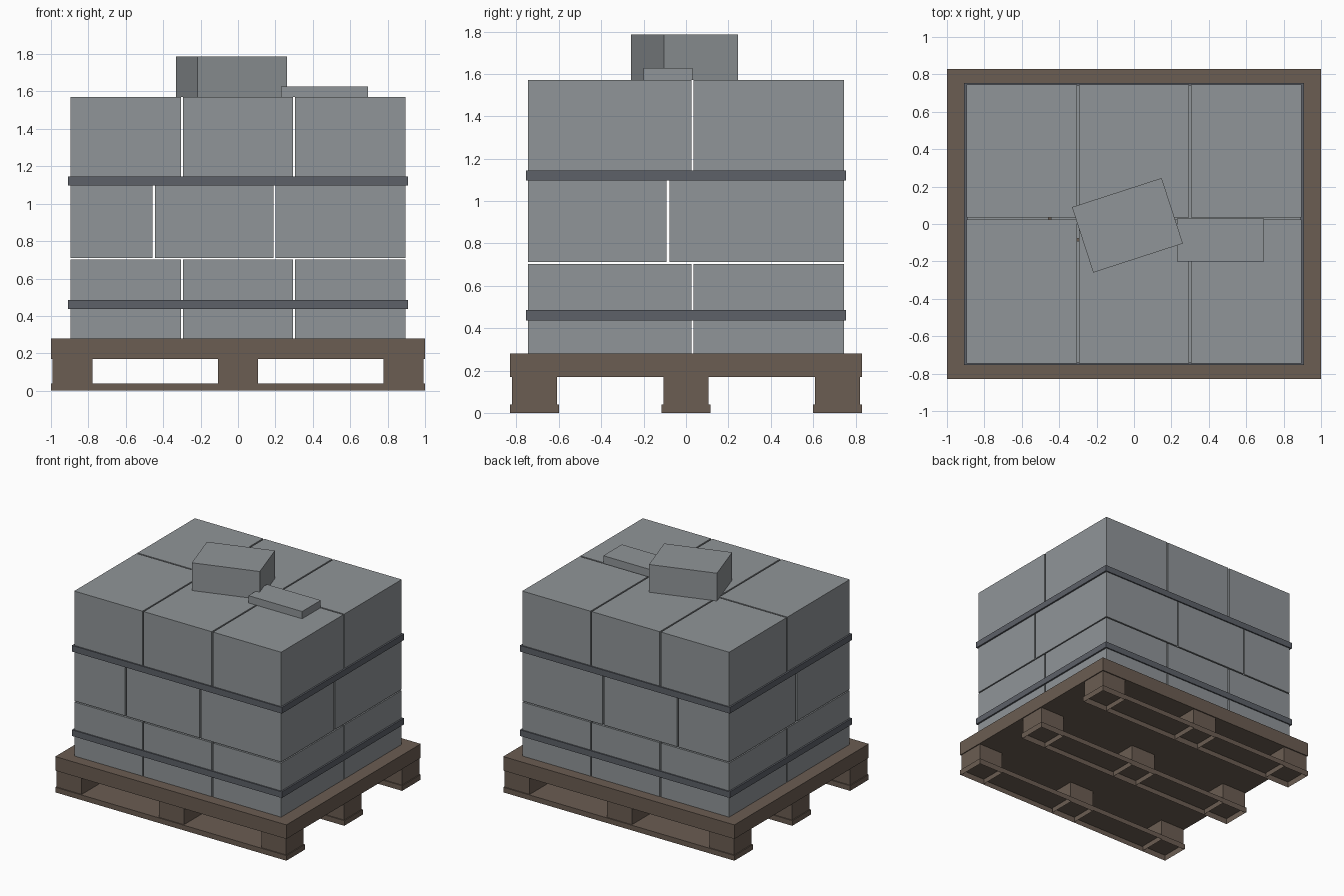
import bpy
import bmesh
import math

cube = bpy.data.objects.get("Cube")
if cube:
    bpy.data.objects.remove(cube, do_unlink=True)


def material(name, rgb):
    m = bpy.data.materials.new(name)
    m.use_nodes = True
    m.diffuse_color = (*rgb, 1)
    m.node_tree.nodes["Principled BSDF"].inputs["Base Color"].default_value = (*rgb, 1)
    return m


CONCRETE = material("grey concrete", (0.28, 0.30, 0.315))
WOOD = material("brown wood", (0.147, 0.109, 0.084))
STRAP = material("dark grey strap", (0.109, 0.119, 0.14))


def box(name, xs, ys, zs, mat, angle=0, open_bottom=False):
    """Box between ranges, optionally turned about z or left open below."""
    bm = bmesh.new()
    bmesh.ops.create_cube(bm, size=1)
    size = [r[1] - r[0] for r in (xs, ys, zs)]
    bmesh.ops.scale(bm, vec=size, verts=bm.verts)
    if open_bottom:
        bm.normal_update()
        bottom = [f for f in bm.faces if f.normal.z < -0.5]
        bmesh.ops.delete(bm, geom=bottom, context='FACES')
    mesh = bpy.data.meshes.new(name)
    bm.to_mesh(mesh)
    bm.free()
    mesh.materials.append(mat)
    obj = bpy.data.objects.new(name, mesh)
    obj.location = [sum(r) / 2 for r in (xs, ys, zs)]
    obj.rotation_euler.z = math.radians(angle)
    bpy.context.collection.objects.link(obj)
    return obj


def strap(name, z0, z1):
    """Flat band around the load."""
    bm = bmesh.new()
    rings = []
    for hx, hy in ((0.908, 0.755), (0.89, 0.74)):
        for z in (z0, z1):
            rings.append([bm.verts.new((sx * hx, sy * hy, z))
                          for sx, sy in ((-1, -1), (1, -1), (1, 1), (-1, 1))])
    out_low, out_high, in_low, in_high = rings
    for a, b in ((out_low, out_high), (out_high, in_high),
                 (in_high, in_low), (in_low, out_low)):
        for i in range(4):
            j = (i + 1) % 4
            bm.faces.new((a[i], a[j], b[j], b[i]))
    bmesh.ops.recalc_face_normals(bm, faces=bm.faces)
    mesh = bpy.data.meshes.new(name)
    bm.to_mesh(mesh)
    bm.free()
    mesh.materials.append(STRAP)
    bpy.context.collection.objects.link(bpy.data.objects.new(name, mesh))


# Pallet: deck, hollow runners and feet
box("pallet_deck", (-1, 1), (-0.83, 0.83), (0.17, 0.28), WOOD)
for row, y in zip(("front", "middle", "back"), (-0.715, 0, 0.715)):
    box(f"{row}_runner", (-1, 1), (y - 0.115, y + 0.115), (0, 0.04), WOOD,
        open_bottom=True)
    for side, x in zip(("right", "centre", "left"), (-0.885, 0, 0.885)):
        box(f"{row}_{side}_foot", (x - 0.108, x + 0.108), (y - 0.107, y + 0.107),
            (0, 0.17), WOOD, open_bottom=True)

# Stacked blocks, the middle layer staggered
outer_x = ((-0.895, -0.305), (-0.294, 0.294), (0.305, 0.895))
outer_y = ((-0.745, 0.025), (0.036, 0.745))
middle_x = ((-0.895, -0.456), (-0.445, 0.19), (0.201, 0.895))
middle_y = ((-0.745, -0.092), (-0.077, 0.745))
layers = (("bottom", 0.28, 0.702, outer_x, outer_y),
          ("middle", 0.711, 1.135, middle_x, middle_y),
          ("top", 1.14, 1.57, outer_x, outer_y))
for layer, z0, z1, columns, rows in layers:
    for i, xs in enumerate(columns):
        for j, ys in enumerate(rows):
            box(f"{layer}_block_{i}_{j}", xs, ys, (z0, z1), CONCRETE)

# Straps
strap("lower_strap", 0.437, 0.485)
strap("upper_strap", 1.097, 1.145)

# Loose pieces on top
box("loose_block", (-0.287, 0.217), (-0.191, 0.177), (1.57, 1.787), CONCRETE, angle=18)
box("loose_slab", (0.23, 0.695), (-0.2, 0.03), (1.57, 1.627), CONCRETE)
